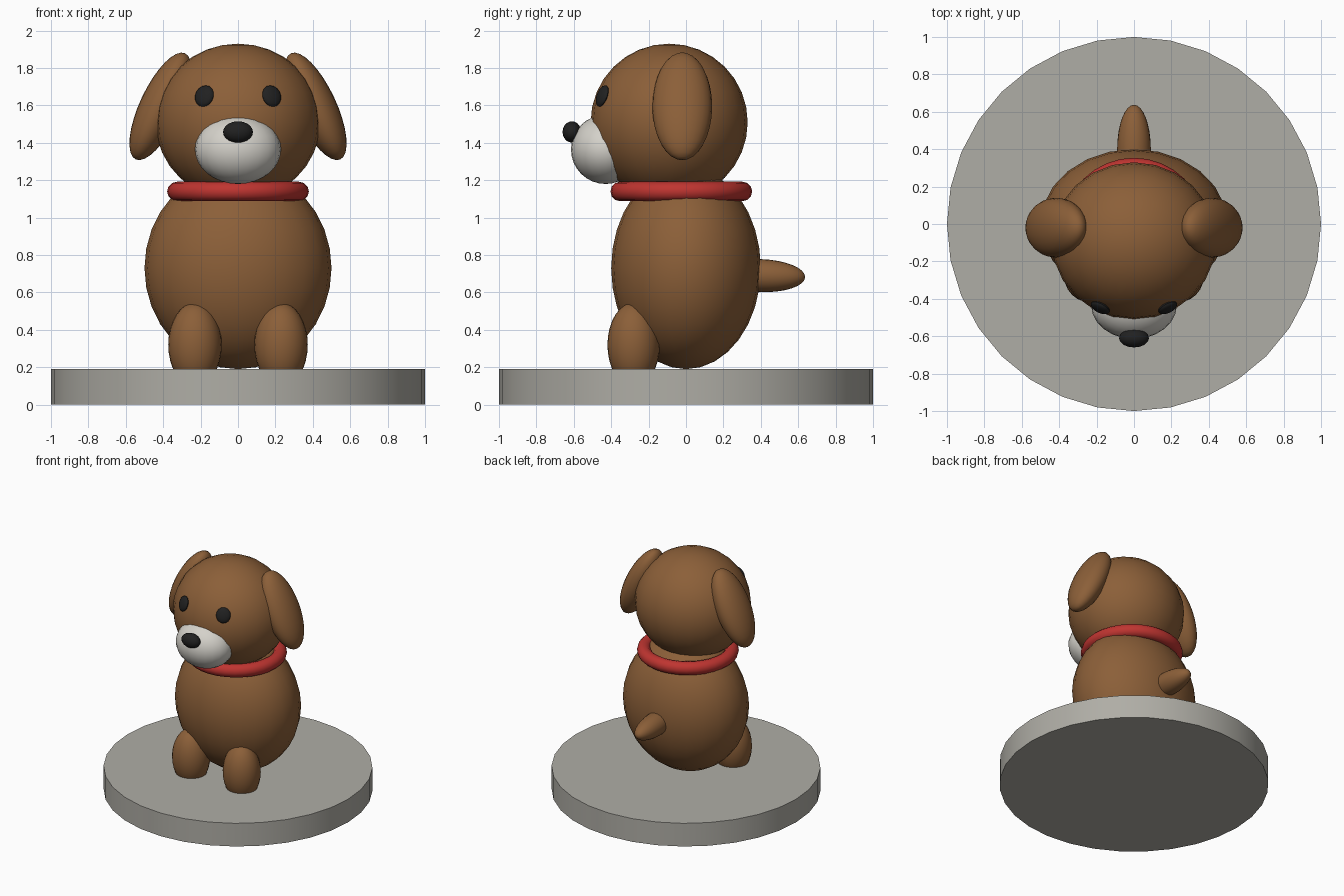
import bpy, math
from mathutils import Vector

if "Cube" in bpy.data.objects:
    bpy.data.objects.remove(bpy.data.objects["Cube"])


def mat(name, rgb):
    m = bpy.data.materials.new(name)
    m.diffuse_color = (*rgb, 1)
    m.use_nodes = True
    m.node_tree.nodes["Principled BSDF"].inputs["Base Color"].default_value = m.diffuse_color
    return m


BROWN = mat("brown fur", (0.26, 0.115, 0.04))
CREAM = mat("off white", (0.66, 0.64, 0.59))
BLACK = mat("black", (0.015, 0.015, 0.015))
RED = mat("red", (0.52, 0.035, 0.03))
STONE = mat("warm grey", (0.43, 0.42, 0.38))


def finish(name, m):
    o = bpy.context.object
    o.name = name
    o.data.materials.append(m)
    bpy.ops.object.shade_smooth_by_angle(angle=math.radians(40))
    return o


def ball(name, loc, radii, m, rot=(0, 0, 0), seg=24, rings=16):
    bpy.ops.mesh.primitive_uv_sphere_add(segments=seg, ring_count=rings, location=loc, rotation=rot)
    bpy.context.object.scale = radii
    bpy.ops.object.transform_apply(location=False, rotation=False, scale=True)
    return finish(name, m)


# Round base
bpy.ops.mesh.primitive_cylinder_add(vertices=32, radius=1, depth=0.19, location=(0, 0, 0.095))
finish("base", STONE)

# Body, head, muzzle, nose
HEAD, HEAD_R = Vector((0, -0.09, 1.51)), Vector((0.44, 0.42, 0.42))
ball("body", (0, 0, 0.73), (0.5, 0.4, 0.54), BROWN)
ball("head", HEAD, HEAD_R, BROWN)
ball("muzzle", (0, -0.43, 1.365), (0.23, 0.185, 0.185), CREAM)
ball("nose", (0, -0.61, 1.458), (0.08, 0.05, 0.057), BLACK, seg=16, rings=10)

# Collar
bpy.ops.mesh.primitive_torus_add(major_radius=0.327, minor_radius=0.052, major_segments=32,
                                 minor_segments=12, location=(0, -0.025, 1.14))
finish("collar", RED)

# Tail, with its pole pointing backwards
ball("tail", (0, 0.4, 0.69), (0.09, 0.088, 0.237), BROWN, rot=(math.radians(-92), 0, 0))

# Paired parts
for side, s in (("left", -1), ("right", 1)):
    ball(side + "_ear", (s * 0.415, -0.02, 1.595), (0.11, 0.16, 0.313), BROWN,
         rot=(0, -s * math.radians(25), 0))
    ball(side + "_front_leg", (s * 0.23, -0.28, 0.32), (0.143, 0.14, 0.225), BROWN)
    # Eye lies flat against the head surface
    x, z = s * 0.18, 1.65
    dx, dz = x / HEAD_R.x, (z - HEAD.z) / HEAD_R.z
    y = HEAD.y - HEAD_R.y * math.sqrt(1 - dx * dx - dz * dz)
    n = (Vector((x, y, z)) - HEAD).normalized()
    ball(side + "_eye", (x, y, z), (0.055, 0.06, 0.023), BLACK,
         rot=n.to_track_quat('Z', 'Y').to_euler(), seg=16, rings=10)
